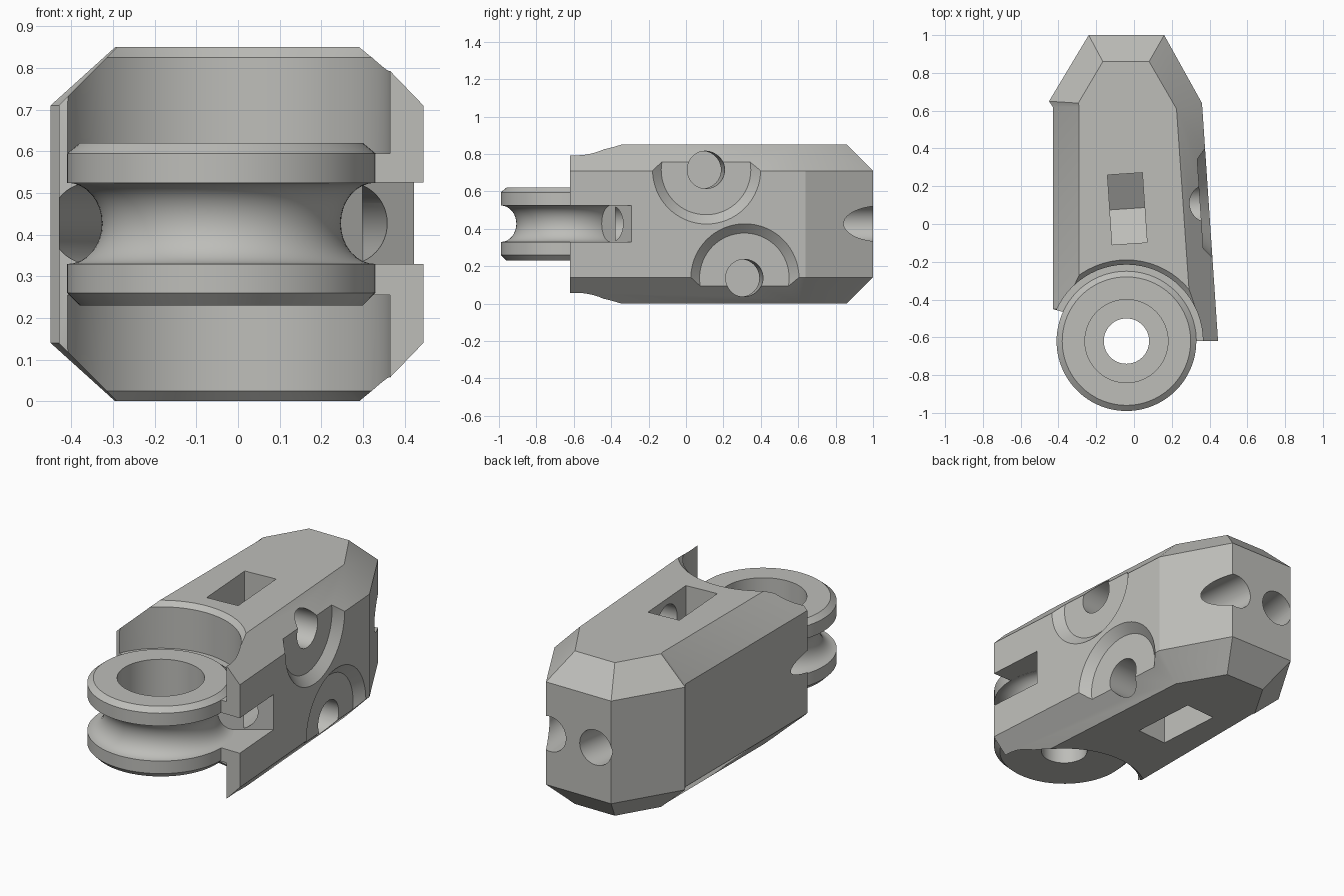
import bpy, bmesh, math
from mathutils import Vector

if "Cube" in bpy.data.objects:
    bpy.data.objects.remove(bpy.data.objects["Cube"])

grey = bpy.data.materials.new("warm_grey")
grey.diffuse_color = (0.51, 0.51, 0.485, 1)
grey.use_nodes = True
grey.node_tree.nodes["Principled BSDF"].inputs["Base Color"].default_value = grey.diffuse_color

PX, PY, H = -0.04, -0.62, 0.85          # pulley axis and block height
MID = H / 2 + 0.002


def make(name, bm):
    bmesh.ops.recalc_face_normals(bm, faces=bm.faces)
    me = bpy.data.meshes.new(name)
    bm.to_mesh(me)
    bm.free()
    me.materials.append(grey)
    ob = bpy.data.objects.new(name, me)
    bpy.context.collection.objects.link(ob)
    return ob


def loft(name, levels):
    """Stack closed loops of (x, y) points at given heights."""
    bm = bmesh.new()
    rings = [[bm.verts.new((x, y, z)) for x, y in pts] for pts, z in levels]
    n = len(rings[0])
    for a, b in zip(rings, rings[1:]):
        for i in range(n):
            bm.faces.new((a[i], a[(i + 1) % n], b[(i + 1) % n], b[i]))
    bm.faces.new(rings[0])
    bm.faces.new(rings[-1])
    return make(name, bm)


def lathe(name, profile, start, axis=(0, 0, 1), seg=64):
    """Solid of revolution from (radius, distance along axis) pairs."""
    circle = [(math.cos(2 * math.pi * i / seg), math.sin(2 * math.pi * i / seg))
              for i in range(seg)]
    ob = loft(name, [([(r * c, r * s) for c, s in circle], h) for r, h in profile])
    q = Vector(axis).normalized().to_track_quat('Z', 'Y')
    for v in ob.data.vertices:
        v.co = q @ v.co + Vector(start)
    return ob


def cut(ob, tool, keep=False):
    m = ob.modifiers.new("cut", 'BOOLEAN')
    m.operation, m.solver, m.object = 'DIFFERENCE', 'EXACT', tool
    bpy.context.view_layer.objects.active = ob
    bpy.ops.object.modifier_apply(modifier=m.name)
    if not keep:
        bpy.data.objects.remove(tool)


# Main block with chamfered upper and lower edges
outer = [(-0.24, 1), (0.16, 1), (0.36, 0.64), (0.445, -0.62), (PX, -0.62),
         (-0.36, -0.47), (-0.43, -0.45), (-0.43, 0.62), (-0.45, 0.65)]
inner = [(-0.165, 0.86), (0.08, 0.86), (0.225, 0.61), (0.31, -0.62), (PX, -0.62),
         (-0.28, -0.47), (-0.29, -0.455), (-0.29, 0.62), (-0.295, 0.64)]
block = loft("block", [(inner, 0), (outer, 0.14), (outer, 0.71), (inner, H)])

# Round clearances above and below the pulley, with a bevelled lip
clear = [(0.405, 0.595), (0.405, 0.825), (0.455, 0.875)]
cut(block, lathe("clear_top", clear, (PX, PY, 0)))
cut(block, lathe("clear_bottom", [(r, H - z) for r, z in clear], (PX, PY, 0)))

# Side slot where the rope leaves the pulley
slot = [(PX, -0.5), (-0.6, -0.47), (-0.6, -0.8), (0.6, -0.8), (0.6, -0.17), (PX, PY + 0.01)]
cut(block, loft("slot", [(slot, 0.33), (slot, 0.525)]))

# Two rope tunnels running to the back
for (x0, y0), (x1, y1) in [((0.135, 1), (0.265, -0.38)), ((-0.145, 1), (-0.36, -0.5))]:
    d = Vector((x1 - x0, y1 - y0, 0))
    s = Vector((x0, y0, MID)) - d * 0.1
    cut(block, lathe("tunnel", [(0.097, 0), (0.097, d.length * 1.1)], s, d, 48))

# Bolt recess, bolt hole and hexagonal nut pocket, once above and once below
normal = Vector((1, 0.0675, 0)).normalized()
for y, z, up in [(0.11, 0.715, 1), (0.315, 0.137, -1)]:
    face = Vector((0.36 + (0.64 - y) * 0.0675, y, z))
    cut(block, lathe("recess", [(0.24, -0.045), (0.345, 0.05)], face, normal))
    cut(block, lathe("bolt_hole", [(0.1, -0.52), (0.1, 0.1)], face, normal, 48))
    bm = bmesh.new()
    side = Vector((-normal.y, normal.x, 0))
    ends = []
    for depth in (-0.525, -0.34):
        c = face + normal * depth
        ends.append([bm.verts.new(c + side * a + Vector((0, 0, up * b))) for a, b in
                     [(-0.185, 0.3), (-0.185, -0.107), (0, -0.214), (0.185, -0.107), (0.185, 0.3)]])
    for i in range(5):
        j = (i + 1) % 5
        bm.faces.new((ends[0][i], ends[0][j], ends[1][j], ends[1][i]))
    bm.faces.new(ends[0])
    bm.faces.new(ends[1])
    cut(block, make("nut_pocket", bm))

# Grooved pulley with bevelled rims
groove = []
for i in range(17):
    t = math.pi * (i / 16 - 0.5)
    groove.append((0.37 - 0.083 * math.cos(t), MID + 0.0975 * math.sin(t)))
pulley = lathe("pulley", [(0.34, 0.23), (0.37, 0.26)] + groove + [(0.37, 0.595), (0.34, 0.62)],
               (PX, PY, 0), seg=96)

# Stepped axle bore through pulley and block
bore = lathe("bore", [(0.12, 0.1), (0.12, 0.33), (0.22, 0.33), (0.22, 0.75)], (PX, PY, 0))
cut(block, bore, keep=True)
cut(pulley, bore)

for ob in (block, pulley):
    bpy.ops.object.select_all(action='DESELECT')
    ob.select_set(True)
    bpy.context.view_layer.objects.active = ob
    bpy.ops.object.shade_smooth_by_angle(angle=math.radians(20))
